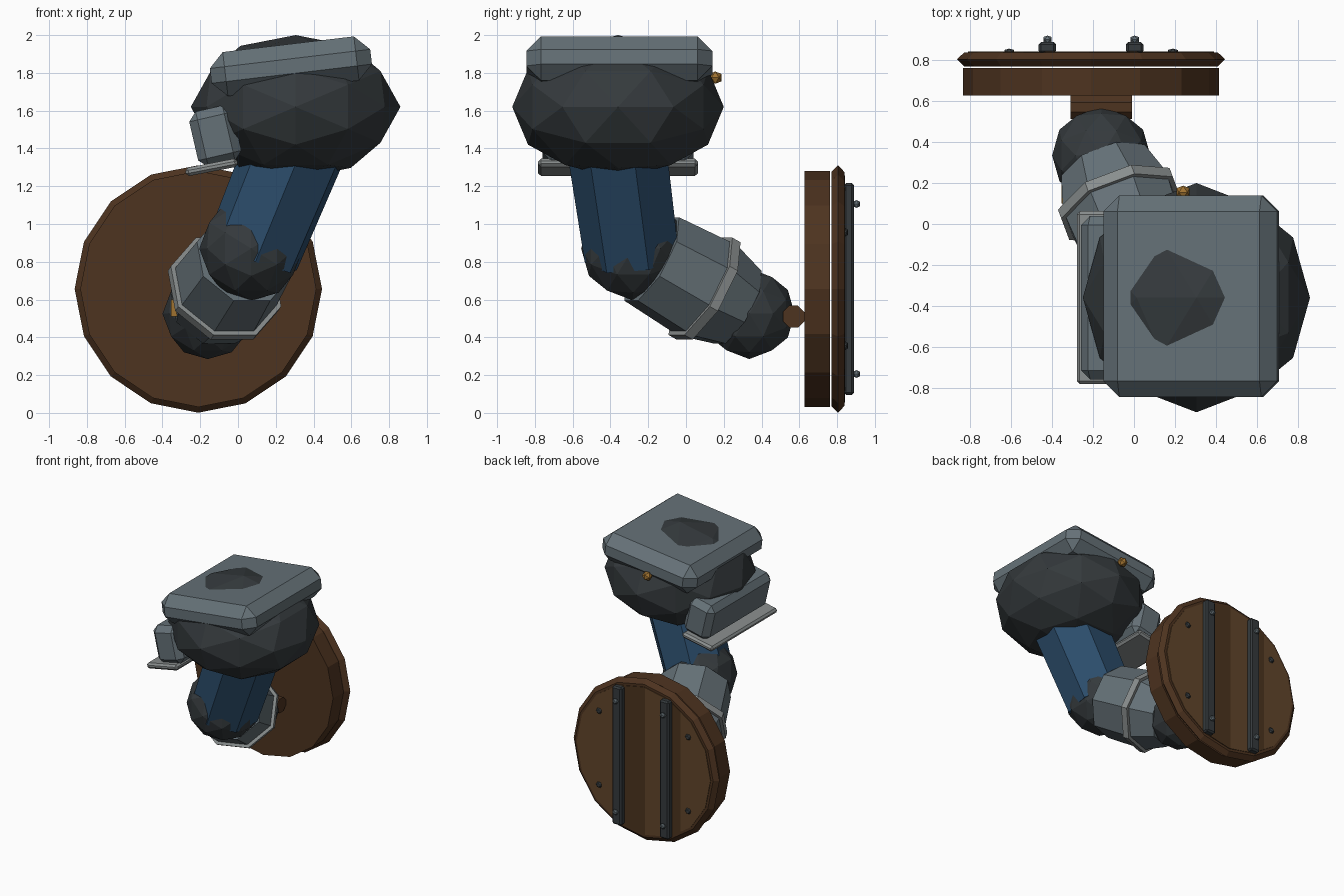
import bpy, bmesh, math
from mathutils import Vector, Matrix

if "Cube" in bpy.data.objects:
    bpy.data.objects.remove(bpy.data.objects["Cube"])


def mat(name, r, g, b):
    m = bpy.data.materials.new(name)
    m.diffuse_color = (r, g, b, 1)
    m.use_nodes = True
    m.node_tree.nodes["Principled BSDF"].inputs["Base Color"].default_value = m.diffuse_color
    return m


DARK = mat("dark_metal", .035, .042, .046)
STEEL = mat("steel", .13, .165, .185)
TRIM = mat("pale_trim", .25, .27, .27)
BLUE = mat("blue_cloth", .025, .075, .15)
WOOD = mat("dark_wood", .075, .033, .014)
PLANK_A = mat("plank_light", .12, .06, .023)
PLANK_B = mat("plank_dark", .07, .034, .013)
GOLD = mat("gold", .35, .17, .03)


def finish(name, bm, material):
    bmesh.ops.recalc_face_normals(bm, faces=bm.faces)
    me = bpy.data.meshes.new(name)
    bm.to_mesh(me)
    bm.free()
    ob = bpy.data.objects.new(name, me)
    bpy.context.collection.objects.link(ob)
    me.materials.append(material)
    return ob


def ball(name, c, r, material, sub=2):
    # icosphere turned so its twofold axes lie along x, y and z
    bm = bmesh.new()
    bmesh.ops.create_icosphere(bm, subdivisions=sub, radius=1)
    M = Matrix.Translation(c) @ Matrix.Diagonal((*r, 1)) @ Matrix.Rotation(math.radians(-31.717), 4, 'Y')
    bmesh.ops.transform(bm, matrix=M, verts=bm.verts)
    return finish(name, bm, material)


def box(name, c, s, material, bevel=0, tilt=0):
    bm = bmesh.new()
    bmesh.ops.create_cube(bm, size=1, matrix=Matrix.Diagonal((*s, 1)))
    if bevel:
        bmesh.ops.bevel(bm, geom=bm.edges[:], offset=bevel, segments=1, affect='EDGES')
    M = Matrix.Translation(c) @ Matrix.Rotation(math.radians(-tilt), 4, 'Y')
    bmesh.ops.transform(bm, matrix=M, verts=bm.verts)
    return finish(name, bm, material)


def tube(name, a, b, r0, r1, sides, material, roll=0):
    a, b = Vector(a), Vector(b)
    d = b - a
    M = Matrix.Translation((a + b) / 2) @ d.to_track_quat('Z', 'Y').to_matrix().to_4x4()
    M = M @ Matrix.Rotation(math.radians(roll), 4, 'Z')
    bm = bmesh.new()
    bmesh.ops.create_cone(bm, cap_ends=True, segments=sides, radius1=r0, radius2=r1,
                          depth=d.length, matrix=M)
    return finish(name, bm, material)


# shoulder
ball("shoulder_ball", (.305, -.36, 1.62), (.555, .56, .38), DARK)
box("shoulder_plate", (.28, -.353, 1.835), (.855, .985, .235), STEEL, .078, 6.8)
box("side_plate", (-.12, -.36, 1.465), (.235, .80, .30), STEEL, .045, 13)
box("side_plate_lip", (-.14, -.36, 1.30), (.28, .845, .045), TRIM, .015, 11)
ball("shoulder_stud", (.24, .155, 1.775), (.038,) * 3, GOLD, 1)

# arm
elbow, hand = Vector((.07, -.28, .87)), Vector((-.16, .335, .525))
tube("upper_arm", (.08, -.28, .84), (.35, -.37, 1.5), .26, .275, 7, BLUE, 10)
ball("elbow_ball", elbow, (.275,) * 3, DARK)
ball("fist", hand, (.24,) * 3, DARK)


def along(t):
    return elbow.lerp(hand, t)


tube("gauntlet_cuff", along(.16), along(.59), .27, .29, 8, STEEL, 22.5)
tube("gauntlet_band", along(.58), along(.65), .315, .315, 8, TRIM, 22.5)
tube("gauntlet_wrist", along(.65), along(.90), .29, .235, 8, STEEL, 22.5)
box("gauntlet_clasp", (-.335, .15, .555), (.04, .10, .09), GOLD)

# shield: backing disc, pointed rim, planks
CX, CZ, R = -.21, .656, .655
tube("shield_grip", (-.31, .57, .51), (-.01, .57, .51), .062, .062, 8, WOOD, 22.5)
tube("shield_backing", (CX, .627, CZ), (CX, .762, CZ), .625, .625, 16, WOOD)
for nm, y0, y1, r0, r1 in (("shield_rim_back", .77, .805, .62, R), ("shield_rim_front", .805, .838, R, .62)):
    tube(nm, (CX, y0, CZ), (CX, y1, CZ), r0, r1, 16, WOOD)
seams = (-.85, -.54, -.43, -.22, -.02, .44)
for i, (x0, x1) in enumerate(zip(seams, seams[1:])):
    bm = bmesh.new()
    M = Matrix.Translation((CX, .835, CZ)) @ Matrix.Rotation(math.pi / 2, 4, 'X')
    bmesh.ops.create_cone(bm, cap_ends=True, segments=16, radius1=.60, radius2=.60, depth=.016, matrix=M)
    for x, n in ((x0, -1), (x1, 1)):
        cut = bmesh.ops.bisect_plane(bm, geom=bm.verts[:] + bm.edges[:] + bm.faces[:],
                                     plane_co=(x, 0, 0), plane_no=(n, 0, 0), clear_outer=True)
        edges = [e for e in cut["geom_cut"] if isinstance(e, bmesh.types.BMEdge)]
        if edges:
            bmesh.ops.holes_fill(bm, edges=[e for e in bm.edges if e.is_boundary])
    finish(f"shield_plank_{i + 1}", bm, PLANK_B if i % 2 else PLANK_A)

# iron straps, bolts and rivets
for k, x in enumerate((CX - .213, CX + .213)):
    box(f"shield_strap_{k + 1}", (x, .862, CZ), (.085, .055, 1.12), DARK, .012)
    for j, z in enumerate((CZ - .45, CZ + .45)):
        ball(f"strap_bolt_{k + 1}_{j + 1}", (x, .902, z), (.024, .022, .024), STEEL, 1)
for k, x in enumerate((CX - .4, CX + .4)):
    for j, z in enumerate((CZ - .3, CZ + .3)):
        ball(f"shield_rivet_{k + 1}_{j + 1}", (x, .84, z), (.028, .02, .028), DARK, 1)
